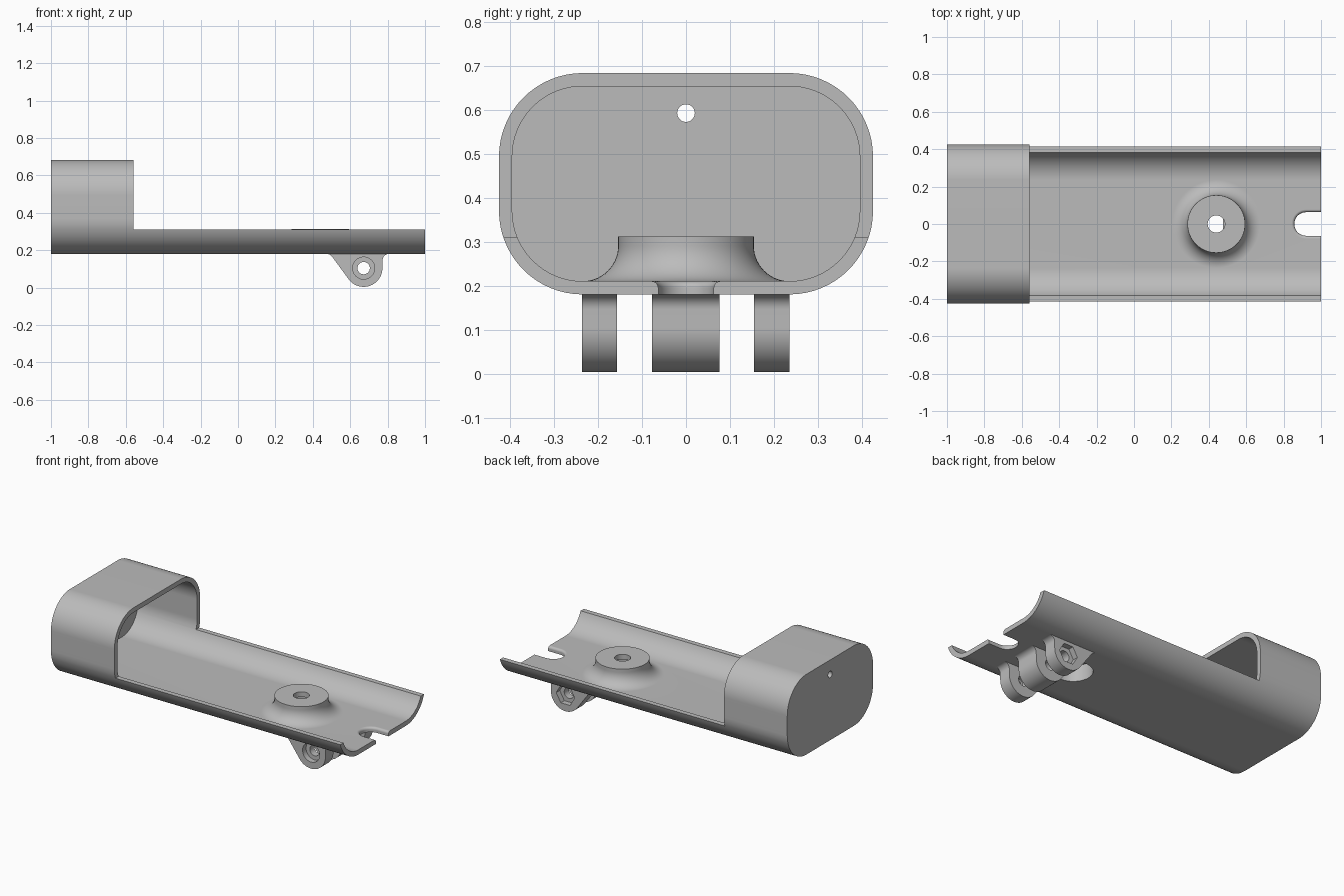
import bpy, bmesh
from math import sin, cos, pi, radians
from mathutils import Vector

if "Cube" in bpy.data.objects:
    bpy.data.objects.remove(bpy.data.objects["Cube"])

grey = bpy.data.materials.new("plain grey")
grey.use_nodes = True
grey.diffuse_color = (0.5, 0.5, 0.5, 1)
grey.node_tree.nodes["Principled BSDF"].inputs["Base Color"].default_value = (0.5, 0.5, 0.5, 1)


def loft(name, rings):
    """Closed solid skinned through rings of equal point count."""
    bm = bmesh.new()
    loops = [[bm.verts.new(p) for p in ring] for ring in rings]
    n = len(loops[0])
    for a, b in zip(loops, loops[1:]):
        for i in range(n):
            j = (i + 1) % n
            bm.faces.new((a[i], a[j], b[j], b[i]))
    bm.faces.new(loops[0])
    bm.faces.new(loops[-1])
    bmesh.ops.recalc_face_normals(bm, faces=bm.faces)
    mesh = bpy.data.meshes.new(name)
    bm.to_mesh(mesh)
    bm.free()
    mesh.materials.append(grey)
    obj = bpy.data.objects.new(name, mesh)
    bpy.context.collection.objects.link(obj)
    return obj


def arc(cx, cy, r, start, end, steps):
    return [(cx + r * cos(radians(start + (end - start) * i / steps)),
             cy + r * sin(radians(start + (end - start) * i / steps)))
            for i in range(steps + 1)]


def prism(name, profile, axis, lo, hi):
    """Extrude a 2D profile along x (profile is y, z) or y (profile is x, z)."""
    def place(t):
        return [(t, a, b) if axis == "x" else (a, t, b) for a, b in profile]
    return loft(name, [place(lo), place(hi)])


def lathe(name, cx, profile, steps=64):
    """Solid of revolution about a vertical line through (cx, 0)."""
    return loft(name, [[(cx + r * cos(2 * pi * i / steps), r * sin(2 * pi * i / steps), z)
                        for i in range(steps)] for r, z in profile])


def boolean(target, tool, operation="DIFFERENCE"):
    tool.hide_render = True
    mod = target.modifiers.new("combine", "BOOLEAN")
    mod.operation = operation
    mod.solver = "EXACT"
    mod.object = tool
    bpy.context.view_layer.objects.active = target
    bpy.ops.object.modifier_apply(modifier=mod.name)
    bpy.data.objects.remove(tool)


def finish(obj):
    bpy.ops.object.select_all(action="DESELECT")
    obj.select_set(True)
    bpy.context.view_layer.objects.active = obj
    bpy.ops.object.shade_smooth_by_angle(angle=radians(30))
    mod = obj.modifiers.new("even_shading", "WEIGHTED_NORMAL")
    mod.keep_sharp = True


def rounded_section(inset):
    """Rounded rectangle in y, z, shrunk by the wall thickness."""
    r = 0.19 - inset
    points = []
    for k, (sy, z) in enumerate(((1, 0.493), (-1, 0.493), (-1, 0.37), (1, 0.37))):
        points += arc(sy * 0.235, z, r, k * 90, k * 90 + 90, 16)
    return points


def circle(cx, cz, r, steps=48):
    return arc(cx, cz, r, 0, 360 * (steps - 1) / steps, steps - 1)


# Tray with a closed sleeve at one end
WALL = 0.03
tray = prism("tray_and_sleeve", rounded_section(0), "x", -1, 1)
boolean(tray, prism("cavity", rounded_section(WALL), "x", -1 + WALL, 1.1))
boolean(tray, prism("open_top", [(-1, 0.31), (1, 0.31), (1, 1), (-1, 1)], "x", -0.56, 1.2))

# Flared boss on the tray floor, recessed from below and drilled through
BOSS_X = 0.44
flare = arc(0.235, 0.291, 0.081, 270, 180, 14)
boss = lathe("boss", BOSS_X, [(0.235, 0.195)] + flare + [(0.154, 0.312)])
boolean(tray, boss, "UNION")
boolean(tray, lathe("boss_recess", BOSS_X, [(0.11, 0.1), (0.11, 0.28)]))
boolean(tray, lathe("boss_hole", BOSS_X, [(0.046, 0.1), (0.046, 0.4)]))

# Round-ended notch with a softened upper edge
def notch_ring(r, z):
    return [(x, y, z) for x, y in arc(0.92, 0, r, 90, 270, 24) + [(1.1, -r), (1.1, r)]]

soft_edge = [(0.078 - 0.015 * sin(t * pi / 12), 0.21 - 0.015 * (1 - cos(t * pi / 12)))
             for t in range(6, -1, -1)]
boolean(tray, loft("notch", [notch_ring(r, z) for r, z in
                             [(0.063, 0.15)] + soft_edge + [(0.078, 0.25)]]))

# Small hole in the end wall
boolean(tray, prism("end_hole", circle(0, 0.592, 0.02, 32), "x", -1.1, -0.9))
finish(tray)

# Three hinge lugs under the tray
PIN_X, PIN_Z, LUG_R = 0.672, 0.104, 0.1
lug_profile = ([(0.475, 0.19), (0.478, 0.181), (0.492, 0.175), (0.507, 0.16)]
               + arc(PIN_X, PIN_Z, LUG_R, 218, 360, 32)
               + arc(0.807, 0.146, 0.034, 180, 90, 8) + [(0.807, 0.19)])
for name, lo, hi in (("front_lug", -0.236, -0.157),
                     ("middle_lug", -0.077, 0.076),
                     ("back_lug", 0.155, 0.235)):
    lug = prism(name, lug_profile, "y", lo, hi)
    boolean(lug, prism("pin_hole", circle(PIN_X, PIN_Z, 0.033), "y", -0.5, 0.5))
    if name == "front_lug":
        boolean(lug, prism("bolt_seat", circle(PIN_X, PIN_Z, 0.059), "y", -0.5, lo + 0.035))
    if name == "back_lug":
        boolean(lug, prism("nut_seat", circle(PIN_X, PIN_Z, 0.064, 6), "y", hi - 0.035, 0.5))
    finish(lug)
